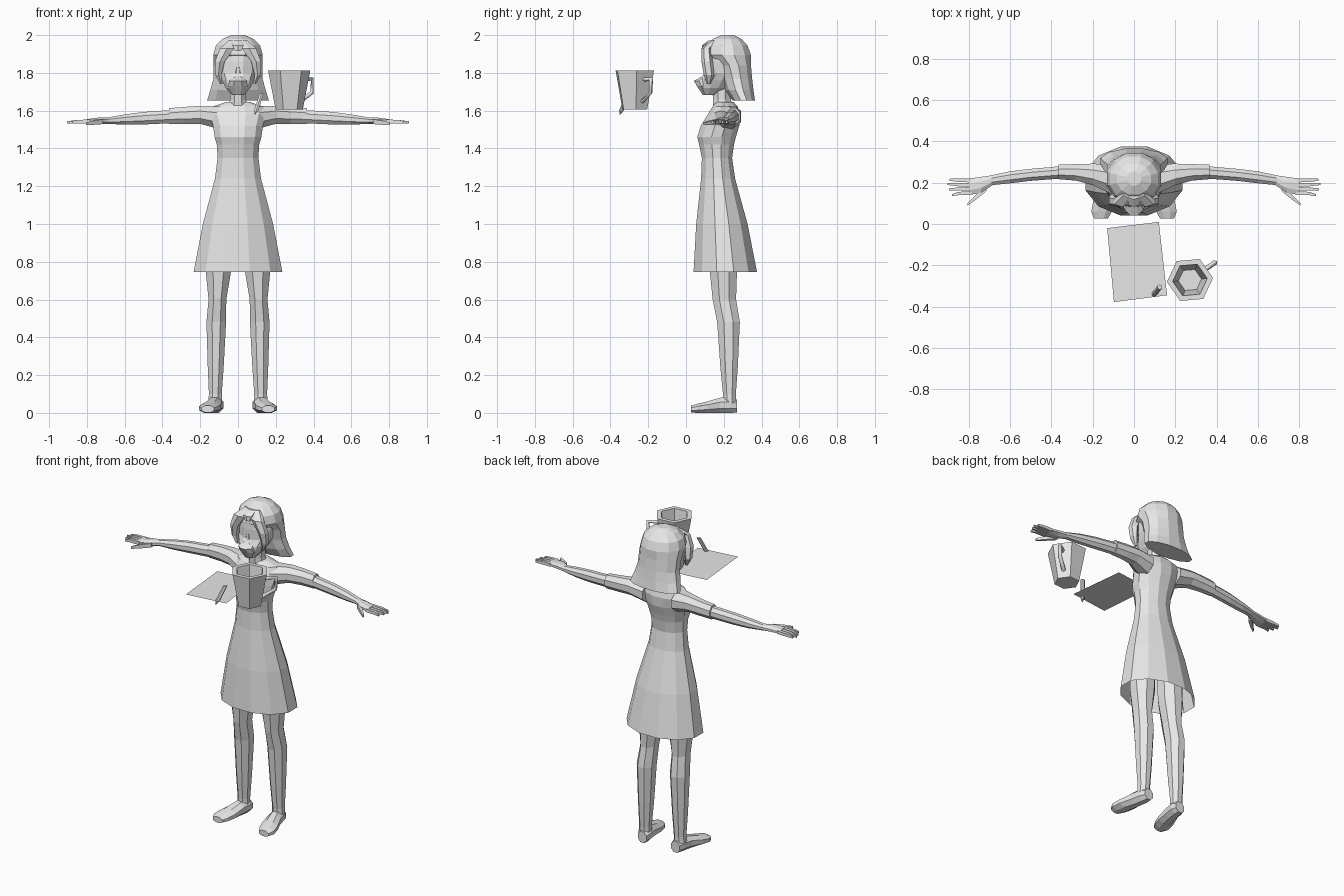
import bpy, bmesh, math
from mathutils import Vector

grey = bpy.data.materials.new("plain grey")
grey.diffuse_color = (0.8, 0.8, 0.8, 1)
AXES = {"x": (1, 2), "y": (0, 2), "z": (0, 1)}


def finish(name, bm, mirror=False):
    mesh = bpy.data.meshes.new(name)
    bm.to_mesh(mesh)
    bm.free()
    mesh.materials.append(grey)
    obj = bpy.data.objects.new(name, mesh)
    bpy.context.collection.objects.link(obj)
    if mirror:
        mod = obj.modifiers.new("mirror", "MIRROR")
        mod.use_mirror_merge = False
    return obj


def loft(name, rings, axis="z", n=8, mirror=False, caps=(True, True), phase=None):
    """Rings are (x, y, z, half_u, half_v), set square to the axis."""
    u, v = AXES[axis]
    scale = 1 / math.cos(math.pi / n) if phase is None else 1
    start = math.pi / n if phase is None else phase
    bm = bmesh.new()
    loops = []
    for x, y, z, hu, hv in rings:
        loop = []
        for i in range(n):
            a = start + math.tau * i / n
            p = Vector((x, y, z))
            p[u] += hu * scale * math.cos(a)
            p[v] += hv * scale * math.sin(a)
            loop.append(bm.verts.new(p))
        loops.append(loop)
    for a, b in zip(loops, loops[1:]):
        for i in range(n):
            j = (i + 1) % n
            bm.faces.new((a[i], a[j], b[j], b[i]))
    if caps[0]:
        bm.faces.new(loops[0][::-1])
    if caps[1]:
        bm.faces.new(loops[-1])
    bmesh.ops.recalc_face_normals(bm, faces=bm.faces)
    return finish(name, bm, mirror)


# Dress with an open hem
loft("dress", [
    (0, .208, .745, .235, .168), (0, .190, 1.0, .186, .136),
    (0, .170, 1.24, .122, .090), (0, .164, 1.35, .108, .080),
    (0, .162, 1.42, .112, .092), (0, .162, 1.46, .124, .102),
    (0, .180, 1.52, .132, .102), (0, .200, 1.58, .150, .085),
    (0, .207, 1.622, .135, .066), (0, .205, 1.645, .065, .048)],
    n=12, caps=(False, True))

# Sleeves, arms and hands
loft("sleeve", [
    (.10, .215, 1.563, .075, .060), (.20, .240, 1.578, .052, .048),
    (.28, .250, 1.575, .040, .045), (.365, .252, 1.571, .035, .042)],
    "x", mirror=True)
loft("arm", [
    (.34, .251, 1.569, .030, .035), (.50, .238, 1.560, .029, .033),
    (.60, .226, 1.553, .029, .027), (.69, .212, 1.547, .024, .017)],
    "x", mirror=True)
loft("palm", [
    (.685, .212, 1.547, .024, .017), (.74, .190, 1.546, .038, .017),
    (.80, .180, 1.543, .040, .012)], "x", mirror=True)
tips = [(.893, .214), (.904, .194), (.895, .168), (.880, .140)]
for i, (tx, ty) in enumerate(tips):
    loft(f"finger_{i + 1}", [
        (.785, .210 - .020 * i, 1.543, .009, .010),
        (.85, .212 - .0215 * i, 1.542, .008, .009),
        (tx, ty, 1.538, .005, .006)], "x", n=4, mirror=True)
loft("thumb", [
    (.715, .175, 1.542, .016, .013), (.765, .130, 1.536, .012, .011),
    (.805, .095, 1.530, .006, .007)], "x", n=4, mirror=True)

# Legs and feet
loft("leg", [
    (.122, .230, .05, .036, .034), (.120, .230, .10, .034, .034),
    (.118, .228, .24, .042, .046), (.115, .225, .48, .052, .060),
    (.109, .203, .60, .047, .062), (.104, .198, .75, .067, .072),
    (.098, .195, .98, .070, .075)], mirror=True)
loft("foot", [
    (.115, .270, .036, .030, .034), (.118, .235, .042, .040, .042),
    (.128, .180, .040, .042, .040), (.145, .110, .030, .052, .030),
    (.157, .060, .024, .050, .024), (.160, .027, .020, .034, .018)],
    "y", mirror=True)

# Neck, head and projecting lower face
loft("neck", [(0, .198, 1.60, .058, .052), (0, .190, 1.66, .042, .048),
              (0, .190, 1.76, .044, .050)])
loft("head", [
    (0, .125, 1.682, .030, .035), (0, .150, 1.72, .065, .080),
    (0, .165, 1.76, .085, .092), (0, .185, 1.80, .100, .088),
    (0, .193, 1.86, .106, .095), (0, .200, 1.92, .100, .095)], n=12)
loft("lower_face", [
    (0, .110, 1.684, .026, .022), (0, .100, 1.73, .052, .042),
    (0, .090, 1.758, .046, .048), (0, .110, 1.785, .026, .018),
    (0, .110, 1.84, .012, .012)])

# Bobbed hair with a fringe parted to both sides
loft("hair", [
    (0, .305, 1.655, .163, .060), (0, .282, 1.71, .146, .075),
    (0, .268, 1.77, .130, .082), (0, .254, 1.84, .130, .090),
    (0, .222, 1.895, .131, .122), (0, .218, 1.945, .117, .108),
    (0, .218, 1.980, .082, .076), (0, .220, 2.0, .035, .033)], n=12)
loft("fringe_lock", [
    (.025, .150, 1.972, .025, .020), (.058, .108, 1.93, .038, .022),
    (.096, .112, 1.86, .026, .026), (.104, .122, 1.79, .016, .024),
    (.088, .120, 1.74, .006, .008)], n=6, mirror=True)
loft("centre_lock", [
    (0, .140, 1.972, .032, .018), (0, .100, 1.945, .028, .014),
    (0, .095, 1.915, .016, .010)], n=6)

# Hollow six-sided mug
MX, MY = .271, -.271
loft("mug", [(MX, MY, z, r, r) for z, r in
             [(1.605, .072), (1.812, .112), (1.812, .084), (1.622, .056)]],
     n=6, phase=math.radians(5))
curve = bpy.data.curves.new("mug_handle", "CURVE")
curve.dimensions = "3D"
curve.bevel_depth = .012
curve.bevel_resolution = 0
curve.use_fill_caps = True
path = [(.082, 1.765), (.150, 1.768), (.146, 1.695), (.068, 1.648)]
spline = curve.splines.new("POLY")
spline.points.add(len(path) - 1)
turn = math.radians(35)
for point, (r, z) in zip(spline.points, path):
    point.co = (MX + r * math.cos(turn), MY + r * math.sin(turn), z, 1)
curve.materials.append(grey)
handle = bpy.data.objects.new("mug_handle", curve)
bpy.context.collection.objects.link(handle)
bpy.context.view_layer.objects.active = handle
handle.select_set(True)
bpy.ops.object.convert(target="MESH")

# Sheet of paper and pencil
bm = bmesh.new()
corners = [(-.097, -.378), (.16, -.345), (.12, .01), (-.13, -.02)]
bm.faces.new([bm.verts.new((x, y, 1.605)) for x, y in corners])
finish("paper", bm)
loft("pencil", [
    (.090, -.350, 1.580, .002, .002), (.097, -.341, 1.602, .011, .011),
    (.125, -.305, 1.692, .011, .011)], n=6)
